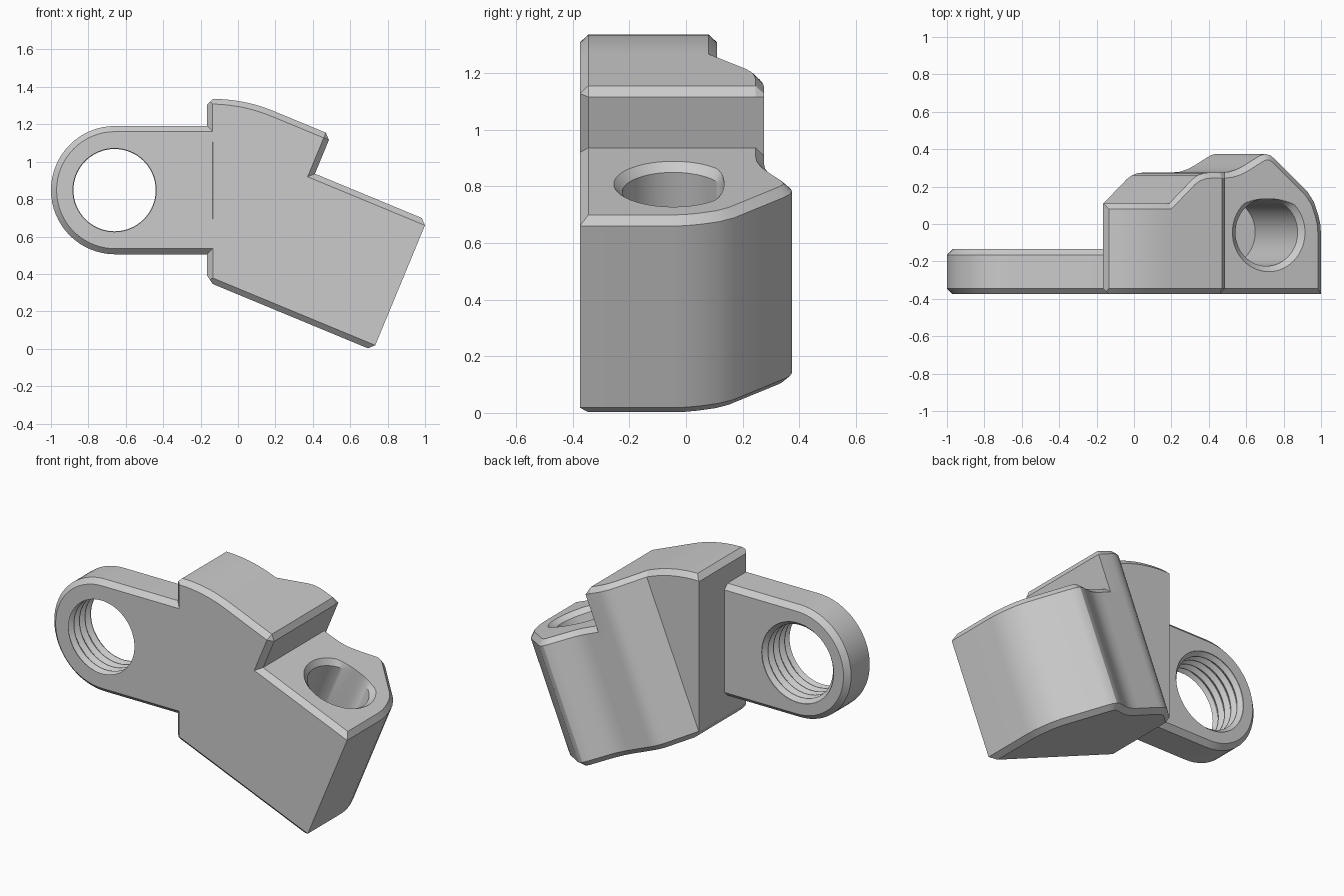
import bpy, bmesh, math
from mathutils import Matrix, Vector

if "Cube" in bpy.data.objects:
    bpy.data.objects.remove(bpy.data.objects["Cube"])

C = 0.03                                        # chamfer size
TILT = Matrix.Rotation(math.radians(22.5), 4, 'Y')
TO_FRONT = Matrix.Rotation(math.radians(90), 4, 'X')
FRONT = -0.375

# Rear contour of the tilted body, seen along its own axis
BACK = [(-.72, .11), (-.30, .11), (-.165, .24), (-.135, .261), (-.10, .272), (-.07, .275),
        (.09, .275), (.14, .279), (.185, .292), (.225, .312), (.29, .35), (.32, .367),
        (.35, .375), (.38, .366), (.405, .347), (.595, .17), (.63, .118), (.655, .05),
        (.667, 0), (.671, -.05)]


def make_object(name, bm, matrix):
    bm.transform(matrix)
    bmesh.ops.recalc_face_normals(bm, faces=bm.faces[:])
    me = bpy.data.meshes.new(name)
    bm.to_mesh(me)
    bm.free()
    ob = bpy.data.objects.new(name, me)
    bpy.context.collection.objects.link(ob)
    return ob


def skin(rings):
    """Closed solid through a list of equally long rings."""
    bm = bmesh.new()
    vs = [[bm.verts.new(p) for p in r] for r in rings]
    n = len(vs[0])
    for a, b in zip(vs, vs[1:]):
        for i in range(n):
            j = (i + 1) % n
            bm.faces.new((a[i], a[j], b[j], b[i]))
    bm.faces.new(vs[0][::-1])
    bm.faces.new(vs[-1])
    bmesh.ops.recalc_face_normals(bm, faces=bm.faces[:])
    return bm


def inset(poly, d):
    """Mitred inward offset of a counter-clockwise outline."""
    out = []
    for i, p in enumerate(poly):
        p, a, b = Vector(p), Vector(poly[i - 1]), Vector(poly[(i + 1) % len(poly)])
        e, f = (p - a).normalized(), (b - p).normalized()
        n, m = Vector((-e.y, e.x)), Vector((-f.y, f.x))
        out.append(p + (n + m) * (d / (1 + n.dot(m))))
    return out


def prism(poly, lo, hi):
    small = inset(poly, C)
    levels = [(small, lo), (poly, lo + C), (poly, hi - C), (small, hi)]
    return skin([[(p[0], p[1], h) for p in q] for q, h in levels])


def lathe(profile, cx, cy, seg=64, limit=9):
    return skin([[(cx + r * math.cos(2 * math.pi * i / seg),
                   cy + min(r * math.sin(2 * math.pi * i / seg), limit), h)
                  for i in range(seg)] for r, h in profile])


def trim_left(bm):
    """Upright left face with its front, top and bottom chamfers."""
    for co, no in [((-.165, 0, 0), (-1, 0, 0)), ((-.165, FRONT + C, 0), (-1, -1, 0)),
                   ((-.165, 0, 1.305), (-1, 0, 1)), ((-.165, 0, .39), (-3, 0, -2))]:
        bmesh.ops.bisect_plane(bm, geom=bm.verts[:] + bm.edges[:] + bm.faces[:], dist=1e-6,
                               plane_co=co, plane_no=Vector(no).normalized(), clear_outer=True)
        bmesh.ops.holes_fill(bm, edges=[e for e in bm.edges if e.is_boundary], sides=0)


def cut(ob, cutter):
    cutter.hide_render = True
    mod = ob.modifiers.new("hole", 'BOOLEAN')
    mod.operation, mod.solver, mod.object = 'DIFFERENCE', 'EXACT', cutter
    bpy.context.view_layer.objects.active = ob
    bpy.ops.object.modifier_apply(modifier=mod.name)
    bpy.data.objects.remove(cutter)


def back_y(u):
    for (a, ya), (b, yb) in zip(BACK, BACK[1:]):
        if u <= b:
            return ya + (yb - ya) * (u - a) / (b - a)


def crown(u):
    d = min(u + .311, 0)
    return .397 + math.sqrt(.85 ** 2 - d * d)


# Main tilted block
bm = prism([(-.72, FRONT), (.671, FRONT)] + BACK[::-1], .268, 1.022)
bm.transform(TILT)
trim_left(bm)
body = make_object("body_block", bm, Matrix())

# Blind socket in the shelf, its countersink cut flat at the rear
socket = lathe([(.18, .4), (.18, .992), (.25, 1.062)], .356, -.045, limit=.18)
cut(body, make_object("socket_cutter", socket, TILT))

# Raised upper block with curved crown
us = sorted([-.72 + .03 * i for i in range(14)] + [-.30, -.165, -.135, -.10, -.07, .022 - C, .022])
rings = []
for u in us:
    end = C if u == us[-1] else 0
    yf, yb, t = FRONT + end, back_y(u), crown(u) - end
    rings.append([(u, yf, .95), (u, yf, min(t, crown(u) - C)), (u, FRONT + C + end * .01, t),
                  (u, yb - C, t), (u, yb, crown(u) - C), (u, yb, .95)])
bm = skin(rings)
bm.transform(TILT)
trim_left(bm)
upper = make_object("upper_block", bm, Matrix())

# Eyelet plate with threaded hole
cx, cz, R = -.657, .848, .343
outline = [(-.1, cz - R), (-.1, cz + R)]
outline += [(cx + R * math.cos(a), cz + R * math.sin(a))
            for a in (math.pi * (.5 + i / 32) for i in range(33))]
eyelet = make_object("eyelet_plate", prism(outline, .135, -FRONT), TO_FRONT)
pitch = .054
thread = [(.22, .10)]
for i in range(6):
    h = .112 + i * pitch
    thread += [(.22, h), (.243, h + pitch * .42), (.243, h + pitch * .5), (.22, h + pitch * .92)]
thread.append((.22, .45))
cut(eyelet, make_object("thread_cutter", lathe(thread, cx - .003, cz), TO_FRONT))

for ob in (body, upper, eyelet):
    bpy.ops.object.select_all(action='DESELECT')
    ob.select_set(True)
    bpy.context.view_layer.objects.active = ob
    bpy.ops.object.shade_smooth_by_angle(angle=math.radians(24))
